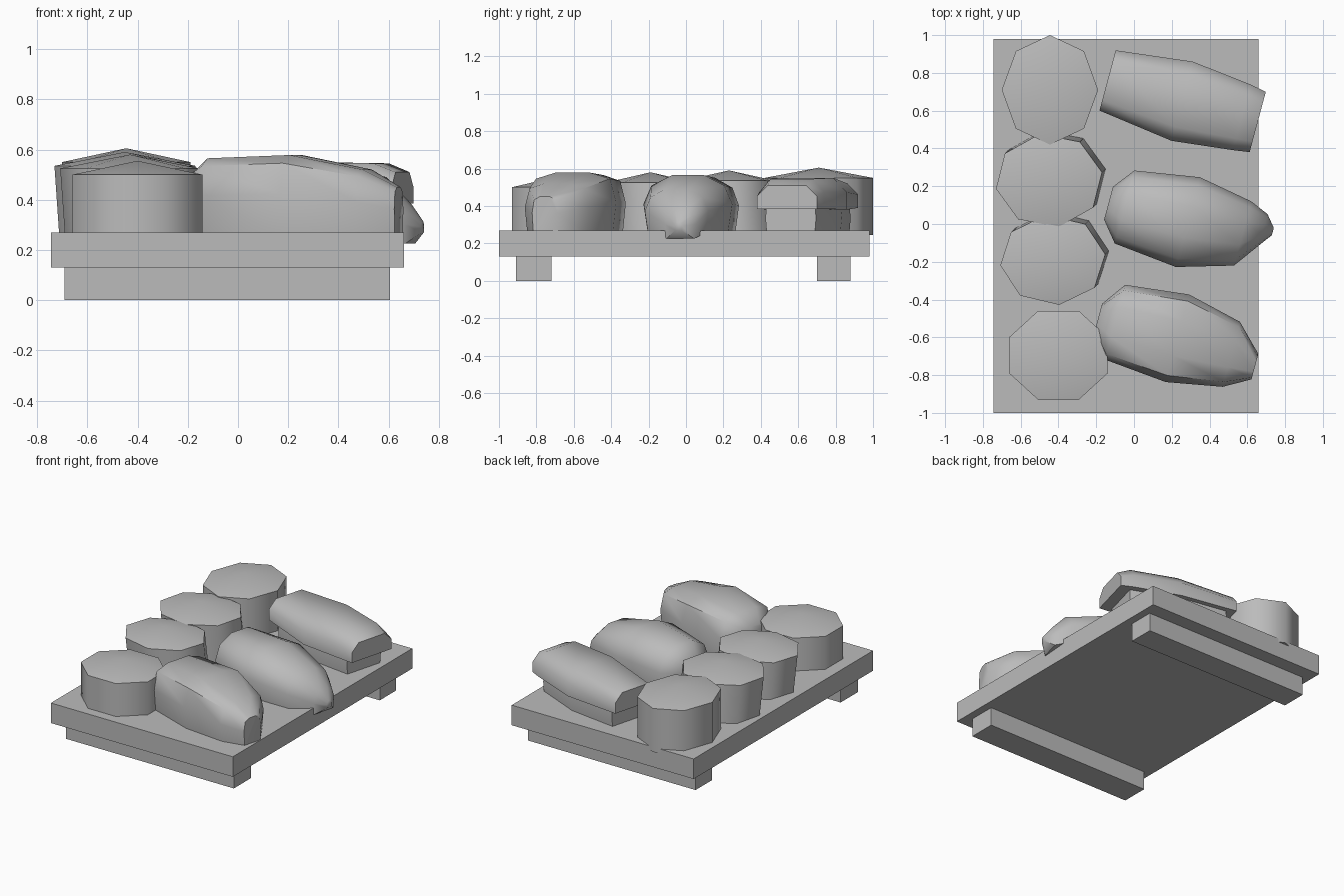
import bpy, bmesh, math
from mathutils import Vector

cube = bpy.data.objects.get("Cube")
if cube:
    bpy.data.objects.remove(cube, do_unlink=True)

GREY = (0.5, 0.5, 0.5, 1)
grey = bpy.data.materials.new("plain_grey")
grey.use_nodes = True
grey.diffuse_color = GREY
grey.node_tree.nodes["Principled BSDF"].inputs["Base Color"].default_value = GREY


def finish(name, bm, smooth=None):
    bmesh.ops.recalc_face_normals(bm, faces=bm.faces)
    mesh = bpy.data.meshes.new(name)
    bm.to_mesh(mesh)
    bm.free()
    mesh.materials.append(grey)
    obj = bpy.data.objects.new(name, mesh)
    bpy.context.collection.objects.link(obj)
    if smooth:
        bpy.ops.object.select_all(action="DESELECT")
        obj.select_set(True)
        bpy.context.view_layer.objects.active = obj
        bpy.ops.object.shade_smooth_by_angle(angle=math.radians(smooth))
    return obj


def box(name, low, high):
    low, high = Vector(low), Vector(high)
    bm = bmesh.new()
    bmesh.ops.create_cube(bm, size=1)
    for v in bm.verts:
        v.co = (low + high) / 2 + v.co * (high - low)
    return finish(name, bm)


def loft(bm, rings):
    """Skin a list of equal-length closed rings and cap both ends."""
    rings = [[bm.verts.new(p) for p in ring] for ring in rings]
    for a, b in zip(rings, rings[1:]):
        for i in range(len(a)):
            j = (i + 1) % len(a)
            bm.faces.new((a[i], a[j], b[j], b[i]))
    bm.faces.new(rings[0])
    bm.faces.new(rings[-1])


def roll(name, x, y, rx, ry, phase, apex, lean):
    """Eight-sided drum with a shallow pointed top; lean shifts its foot."""
    rim = [(rx * math.cos(a), ry * math.sin(a))
           for a in (math.radians(phase + 45 * i) for i in range(8))]
    bm = bmesh.new()
    loft(bm, [[(x + u + lean, y + v + lean, 0.245) for u, v in rim],
              [(x + u, y + v, apex - 0.055) for u, v in rim]])
    bm.faces.ensure_lookup_table()
    bmesh.ops.poke(bm, faces=[bm.faces[-1]])
    tip = max(bm.verts, key=lambda v: len(v.link_edges))
    tip.co.z = apex
    return finish(name, bm, 60)


def piece(name, sections, half, angle=-15):
    """Loft of (x, y, half width, bottom, top) sections across a turned axis."""
    side = Vector((-math.sin(math.radians(angle)), math.cos(math.radians(angle))))
    profile = half + [(-u, v) for u, v in reversed(half) if u]
    bm = bmesh.new()
    loft(bm, [[(x + side.x * w * u, y + side.y * w * u, lo + (hi - lo) * v)
               for u, v in profile] for x, y, w, lo, hi in sections])
    return finish(name, bm, 50)


# Serving board and its two feet
box("board", (-0.745, -1, 0.13), (0.66, 0.98, 0.27))
box("front_foot", (-0.69, -0.91, 0), (0.605, -0.72, 0.13))
box("back_foot", (-0.69, 0.70, 0), (0.605, 0.88, 0.13))

# Row of rolls
roll("roll_front", -0.40, -0.695, 0.28, 0.255, 22.5, 0.555, 0)
roll("roll_front_middle", -0.43, -0.19, 0.28, 0.24, 7, 0.58, 0.02)
roll("roll_back_middle", -0.45, 0.23, 0.285, 0.25, 10, 0.59, 0.02)
roll("roll_back", -0.445, 0.71, 0.255, 0.29, 0, 0.605, 0)

# Back piece: a draped slice on a narrower rice block
piece("back_slice", [(-0.14, 0.76, 0.165, 0.39, 0.52),
                     (0.255, 0.65, 0.217, 0.38, 0.55),
                     (0.57, 0.565, 0.18, 0.385, 0.545),
                     (0.655, 0.54, 0.165, 0.385, 0.51)],
      [(1, 0), (1, 0.55), (0.65, 1)])
piece("back_rice", [(-0.08, 0.745, 0.14, 0.25, 0.42),
                    (0.255, 0.65, 0.19, 0.25, 0.42),
                    (0.58, 0.56, 0.14, 0.25, 0.42)],
      [(0.95, 0), (1, 0.5), (0.95, 1)])

# Middle piece, ending in a drooping tail
piece("middle_piece", [(-0.135, 0.11, 0.09, 0.32, 0.47),
                       (-0.05, 0.09, 0.20, 0.255, 0.55),
                       (0.285, 0.01, 0.246, 0.255, 0.565),
                       (0.575, -0.05, 0.176, 0.255, 0.49),
                       (0.685, -0.03, 0.085, 0.225, 0.38),
                       (0.735, -0.04, 0.02, 0.27, 0.315)],
      [(0.9, 0), (1, 0.5), (0.82, 0.82), (0.35, 1)])

# Front piece, the bulkiest
piece("front_piece", [(-0.19, -0.50, 0.08, 0.32, 0.49),
                      (-0.10, -0.52, 0.205, 0.255, 0.565),
                      (0.23, -0.605, 0.24, 0.255, 0.578),
                      (0.515, -0.69, 0.178, 0.255, 0.52),
                      (0.64, -0.755, 0.07, 0.27, 0.45)],
      [(0.92, 0), (1, 0.52), (0.85, 0.9), (0.4, 1)])
